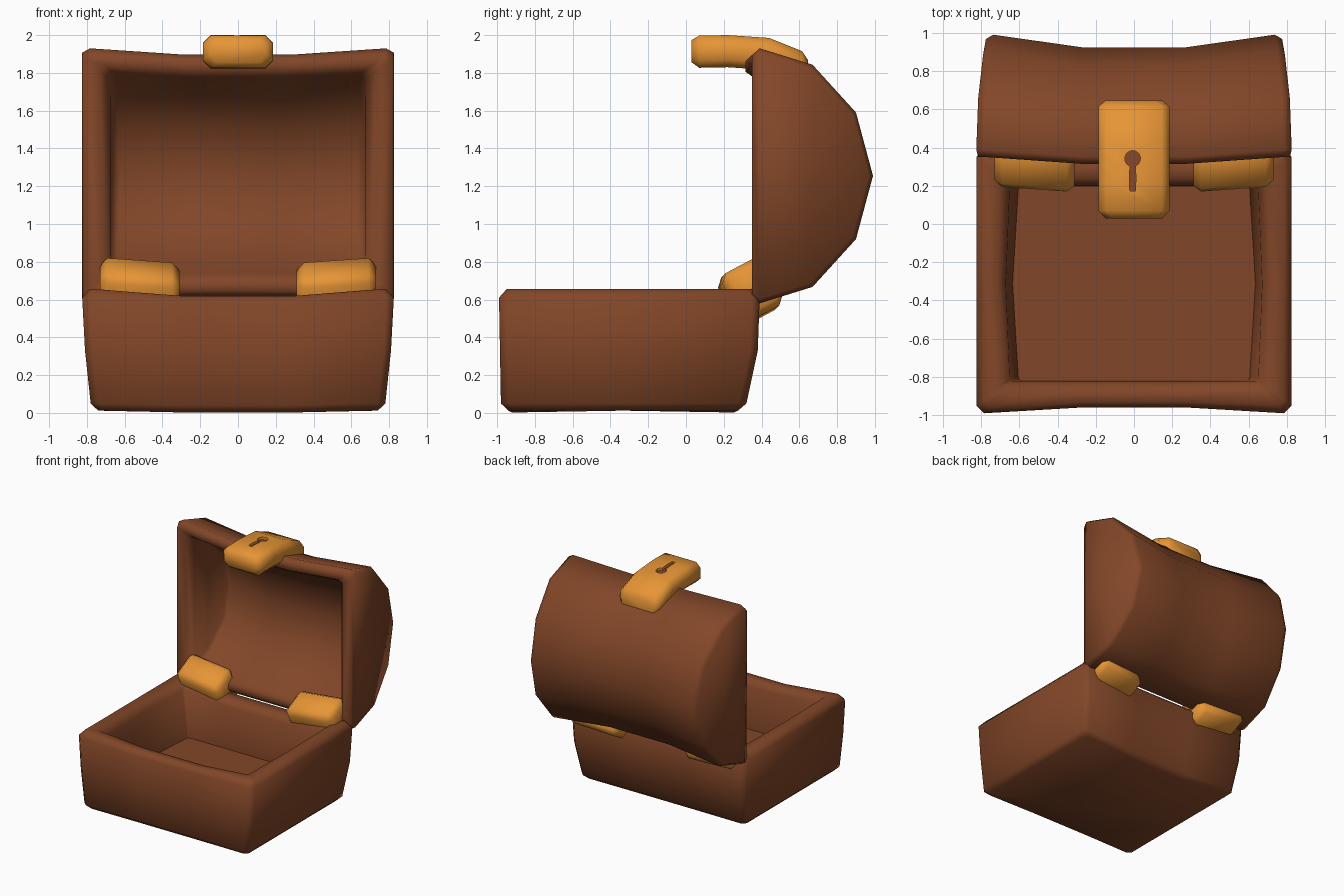
import bpy, bmesh, math
from mathutils import Vector, Matrix

if "Cube" in bpy.data.objects:
    bpy.data.objects.remove(bpy.data.objects["Cube"])


def material(name, rgb):
    m = bpy.data.materials.new(name)
    m.diffuse_color = (*rgb, 1)
    m.use_nodes = True
    m.node_tree.nodes["Principled BSDF"].inputs["Base Color"].default_value = m.diffuse_color
    return m


BROWN = material("chest brown", (0.223, 0.062, 0.021))
GOLD = material("gold", (0.81, 0.305, 0.037))


def smooth(ob, angle):
    bpy.ops.object.select_all(action='DESELECT')
    ob.select_set(True)
    bpy.context.view_layer.objects.active = ob
    bpy.ops.object.shade_smooth_by_angle(angle=math.radians(angle))


def finish(bm, name, mat, angle=50):
    bmesh.ops.recalc_face_normals(bm, faces=bm.faces)
    me = bpy.data.meshes.new(name)
    bm.to_mesh(me)
    bm.free()
    me.materials.append(mat)
    ob = bpy.data.objects.new(name, me)
    bpy.context.collection.objects.link(ob)
    smooth(ob, angle)
    return ob


def loft(bm, loops):
    """Skin a list of closed loops, capping both ends."""
    rings = [[bm.verts.new(p) for p in lp] for lp in loops]
    n = len(rings[0])
    for a, b in zip(rings, rings[1:]):
        for i in range(n):
            bm.faces.new((a[i], a[(i + 1) % n], b[(i + 1) % n], b[i]))
    bm.faces.new(rings[0])
    bm.faces.new(rings[-1])


# chest base: one skin up the outside, over the rim and down to the floor
def base_loop(hx, y0, y1, z, c, pinch, dip, bulge):
    m, ym = 0.28, (y0 + y1) / 2
    return [(-hx + c, y0, z), (-m, y0 + pinch, z - dip), (m, y0 + pinch, z - dip),
            (hx - c, y0, z), (hx, y0 + c, z), (hx + bulge, ym, z), (hx, y1 - c, z),
            (hx - c, y1, z), (m, y1 - pinch, z - dip), (-m, y1 - pinch, z - dip),
            (-hx + c, y1, z), (-hx, y1 - c, z), (-hx - bulge, ym, z), (-hx, y0 + c, z)]


bm = bmesh.new()
loft(bm, [base_loop(*r) for r in (
    (0.74, -0.94, 0.275, 0.012, 0.03, 0.02, 0.010, 0),
    (0.78, -0.98, 0.32, 0.05, 0.04, 0.026, 0.010, 0),
    (0.81, -0.985, 0.38, 0.33, 0.04, 0.028, 0.015, 0),
    (0.825, -0.99, 0.39, 0.61, 0.04, 0.03, 0.03, 0),
    (0.785, -0.95, 0.35, 0.655, 0.03, 0.02, 0.037, 0),
    (0.70, -0.87, 0.25, 0.65, 0.015, 0.01, 0.037, 0.01),
    (0.65, -0.825, 0.20, 0.60, 0.01, 0.0, 0.03, 0.02),
    (0.605, -0.815, 0.195, 0.21, 0.01, 0.0, 0.0, 0.03))])
finish(bm, "chest_base", BROWN, 75)


# lid: outer and inner half-barrel shells joined along the rim,
# whose middle bows forward
def half_barrel(bm, half, ends):
    prof = half + [(d, -z) for d, z in half[-2::-1]]
    xs = ends + ends[-2::-1]
    n = len(prof)
    stations = ((-1, 0.965, 0.965, 0), (-0.95, 1, 1, 0), (-0.34, 0.95, 0.95, -0.035),
                (0.34, 0.95, 0.95, -0.035), (0.95, 1, 1, 0), (1, 0.965, 0.965, 0))
    g = [[bm.verts.new((s * xs[j], 0.35 + d * sd + bow, 1.255 + z * sz))
          for j, (d, z) in enumerate(prof)] for s, sd, sz, bow in stations]
    for a, b in zip(g, g[1:]):
        for j in range(n - 1):
            bm.faces.new((a[j], a[j + 1], b[j + 1], b[j]))
    for e in (g[0], g[-1]):
        for j in range(n // 2):
            k = n - 1 - j
            if k - j > 2:
                bm.faces.new((e[j], e[j + 1], e[k - 1], e[k]))
            else:
                bm.faces.new((e[j], e[j + 1], e[k]))
    return g


bm = bmesh.new()
outer = half_barrel(bm, [(0, 0.64), (0.04, 0.675), (0.32, 0.588), (0.55, 0.335), (0.64, 0)],
                    [0.815, 0.825, 0.815, 0.79, 0.775])
inner = half_barrel(bm, [(0, 0.58), (0.05, 0.545), (0.22, 0.46), (0.41, 0.27), (0.47, 0)],
                    [0.735, 0.69, 0.675, 0.665, 0.66])
for i in range(len(outer) - 1):
    for j in (0, -1):
        bm.faces.new((outer[i][j], outer[i + 1][j], inner[i + 1][j], inner[i][j]))
for i in (0, -1):
    bm.faces.new((outer[i][0], inner[i][0], inner[i][-1], outer[i][-1]))
finish(bm, "chest_lid", BROWN, 75)


# clasp: chamfered cross-section swept along a drooping path
def clasp_loop(y, zc, s):
    w, h, c = 0.185 - 0.035 * (1 - s) / 0.3, 0.085 * s, 0.04
    return [(-w + c, y, zc - h), (w - c, y, zc - h), (w, y, zc - h + c), (w, y, zc + h - c),
            (w - c, y, zc + h), (-w + c, y, zc + h), (-w, y, zc + h - c), (-w, y, zc - h + c)]


bm = bmesh.new()
loft(bm, [clasp_loop(*r) for r in (
    (0.03, 1.915, 0.7), (0.07, 1.912, 1), (0.22, 1.915, 1),
    (0.44, 1.90, 1), (0.615, 1.83, 1), (0.645, 1.81, 0.7))])
clasp = finish(bm, "clasp", GOLD)

# keyhole: recess cut into the clasp with a brown plate at its bottom
pts = [(-0.022, 0.172), (0.008, 0.172), (0.010, 0.25)]
for k in range(13):
    a = math.radians(-70 + 320 * k / 12)
    pts.append((-0.007 + 0.041 * math.cos(a), 0.342 + 0.042 * math.sin(a)))
pts.append((-0.024, 0.25))


def keyhole_prism(name, mat, lo, hi):
    bm = bmesh.new()
    loft(bm, [[(x, y, 2.0 - 0.068 * (y - 0.22) + dz) for x, y in pts] for dz in (lo, hi)])
    return finish(bm, name, mat, 20)


cutter = keyhole_prism("keyhole_cutter", GOLD, -0.024, 0.05)
cutter.hide_render = True
cut = clasp.modifiers.new("keyhole_cut", 'BOOLEAN')
cut.object = cutter
cut.solver = 'EXACT'
bpy.context.view_layer.objects.active = clasp
bpy.ops.object.modifier_apply(modifier=cut.name)
bpy.data.objects.remove(cutter)
smooth(clasp, 50)
keyhole_prism("keyhole", BROWN, -0.026, -0.021)

# hinges: tilted bevelled blocks, sheared so the outer end sits higher and further back
for side, label in ((-1, "left"), (1, "right")):
    bm = bmesh.new()
    bmesh.ops.create_cube(bm, size=1, matrix=Matrix.Diagonal((0.42, 0.25, 0.285, 1)))
    bmesh.ops.bevel(bm, geom=bm.edges[:], offset=0.04, segments=1, affect='EDGES')
    rot = Matrix.Rotation(math.radians(28), 3, 'X')
    for v in bm.verts:
        p = rot @ v.co
        shift = 0.07 * p.x
        v.co = Vector((side * (0.52 + p.x), 0.34 + p.y + shift, 0.642 + p.z + shift))
    finish(bm, label + "_hinge", GOLD, 60)
